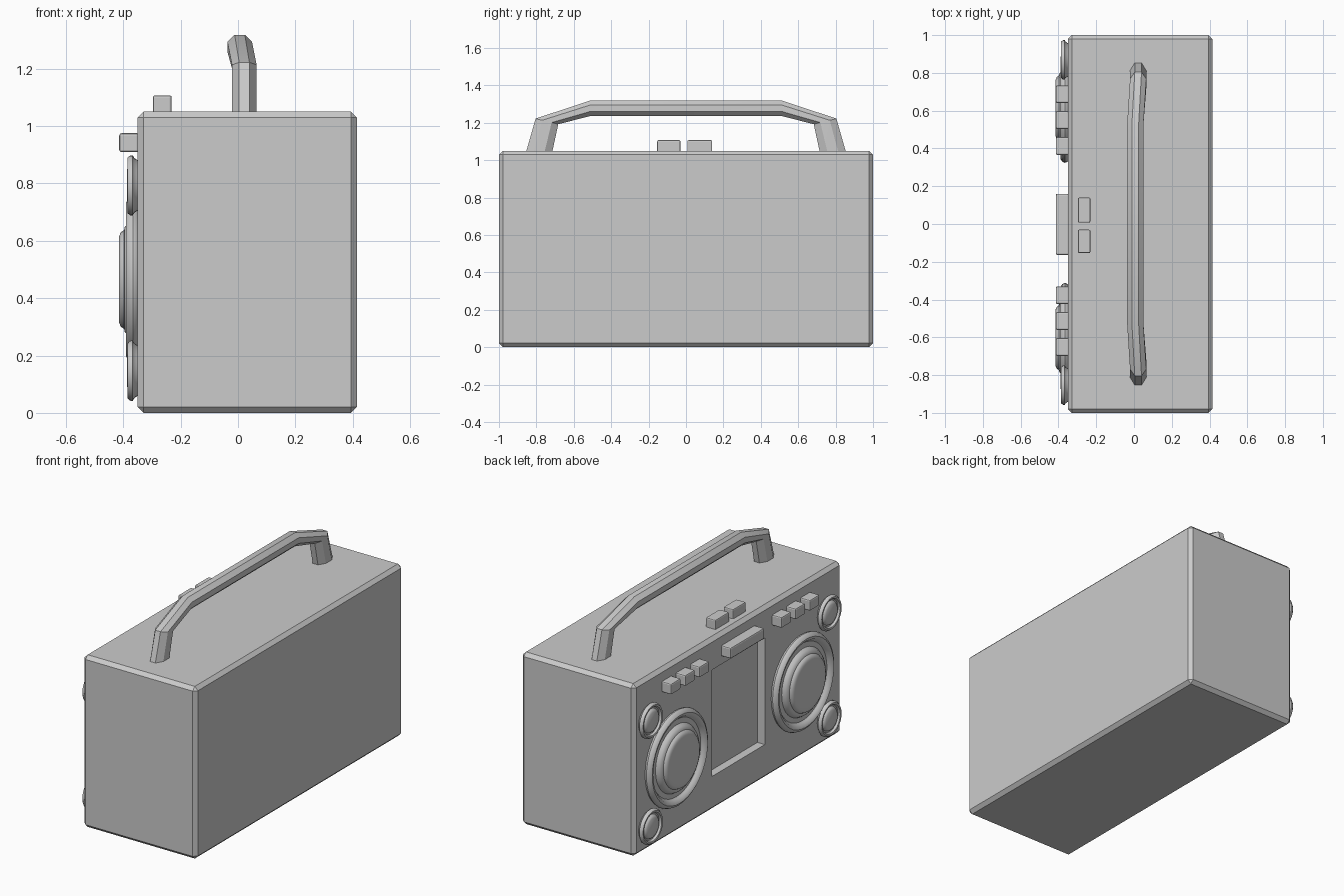
import bpy, bmesh, math
from mathutils import Vector

if "Cube" in bpy.data.objects:
    bpy.data.objects.remove(bpy.data.objects["Cube"])


def finish(bm, name, smooth=None):
    bmesh.ops.recalc_face_normals(bm, faces=bm.faces)
    me = bpy.data.meshes.new(name)
    bm.to_mesh(me)
    bm.free()
    ob = bpy.data.objects.new(name, me)
    bpy.context.collection.objects.link(ob)
    if smooth:
        bpy.ops.object.select_all(action='DESELECT')
        ob.select_set(True)
        bpy.context.view_layer.objects.active = ob
        bpy.ops.object.shade_smooth_by_angle(angle=math.radians(smooth))
    return ob


def box(name, x, y, z, bevel=0.0, segments=1):
    bm = bmesh.new()
    bmesh.ops.create_cube(bm, size=1)
    for v in bm.verts:
        v.co = Vector([(a + b) / 2 + c * (b - a) for (a, b), c in zip((x, y, z), v.co)])
    if bevel:
        bmesh.ops.bevel(bm, geom=bm.edges[:], offset=bevel, segments=segments,
                        profile=0.5, affect='EDGES')
    return finish(bm, name)


def lathe(name, profile, y, z, n=40):
    """Spin (radius, x) pairs about an axis along x; both ends are capped."""
    bm = bmesh.new()
    rings = [[bm.verts.new((x, y + r * math.cos(2 * math.pi * i / n),
                            z + r * math.sin(2 * math.pi * i / n))) for i in range(n)]
             for r, x in profile]
    for a, b in zip(rings, rings[1:]):
        for i in range(n):
            j = (i + 1) % n
            bm.faces.new((a[i], a[j], b[j], b[i]))
    bm.faces.new(rings[0])
    bm.faces.new(rings[-1])
    return finish(bm, name, 40)


# cabinet with a recessed window in its front panel
body = box("cabinet", (-0.35, 0.415), (-1, 1), (0, 1.05), 0.021)
cutter = box("window_cutter", (-0.5, -0.30), (-0.26, 0.25), (0.21, 0.86))
cutter.hide_render = True
cutter.hide_set(True)
mod = body.modifiers.new("window", 'BOOLEAN')
mod.object = cutter
mod.operation = 'DIFFERENCE'
mod.solver = 'EXACT'

# speakers: rolled rim, groove, stepped dome
woofer = [(0.275, -0.345), (0.286, -0.354), (0.29, -0.366), (0.284, -0.38),
          (0.268, -0.39), (0.252, -0.385), (0.243, -0.372), (0.235, -0.365),
          (0.205, -0.368), (0.195, -0.385), (0.182, -0.395), (0.172, -0.397),
          (0.165, -0.408), (0.15, -0.415), (0.13, -0.415)]
tweeter = [(0.085, -0.345), (0.095, -0.361), (0.105, -0.367), (0.105, -0.375),
           (0.096, -0.386), (0.086, -0.384), (0.08, -0.372), (0.072, -0.37),
           (0.066, -0.38), (0.055, -0.387)]
for side, s in (("left", 1), ("right", -1)):
    lathe(f"woofer_{side}", woofer, 0.006 + s * 0.608, 0.465)
    for level, z in (("lower", 0.147), ("upper", 0.793)):
        lathe(f"tweeter_{level}_{side}", tweeter, 0.008 + s * 0.861, z, 28)
    # row of three front buttons
    for i in range(3):
        y = 0.018 + s * (0.395 + 0.137 * i)
        box(f"front_button_{side}_{i + 1}", (-0.414, -0.345),
            (y - 0.047, y + 0.047), (0.909, 0.975), 0.008, 2)

# long centre button and the two top buttons
box("front_bar_button", (-0.414, -0.345), (-0.164, 0.16), (0.909, 0.975), 0.008, 2)
for i, y in enumerate(((0.007, 0.14), (-0.154, -0.03))):
    box(f"top_button_{i + 1}", (-0.297, -0.231), y, (1.03, 1.107), 0.007, 2)

# carrying handle: octagonal section swept through outer / inner side points
half = [(0.022, (0.859, 1.03), (0.718, 1.03)),
        (0.022, (0.804, 1.222), (0.683, 1.192)),
        (0.006, (0.515, 1.318), (0.515, 1.235))]
stations = [(x, Vector(o), Vector(i)) for x, o, i in half]
stations += [(x, Vector((-o.x, o.y)), Vector((-i.x, i.y))) for x, o, i in reversed(stations)]
bm = bmesh.new()
k = 1 / math.cos(math.pi / 8)
rings = []
for x, o, i in stations:
    c, v = (o + i) / 2, (o - i) / 2
    ring = []
    for a in range(8):
        t = math.pi / 8 + a * math.pi / 4
        p = c + v * k * math.sin(t)
        ring.append(bm.verts.new((x + 0.043 * k * math.cos(t), p.x, p.y)))
    rings.append(ring)
for a, b in zip(rings, rings[1:]):
    for i in range(8):
        j = (i + 1) % 8
        bm.faces.new((a[i], a[j], b[j], b[i]))
bm.faces.new(rings[0])
bm.faces.new(rings[-1])
finish(bm, "carry_handle", 30)
